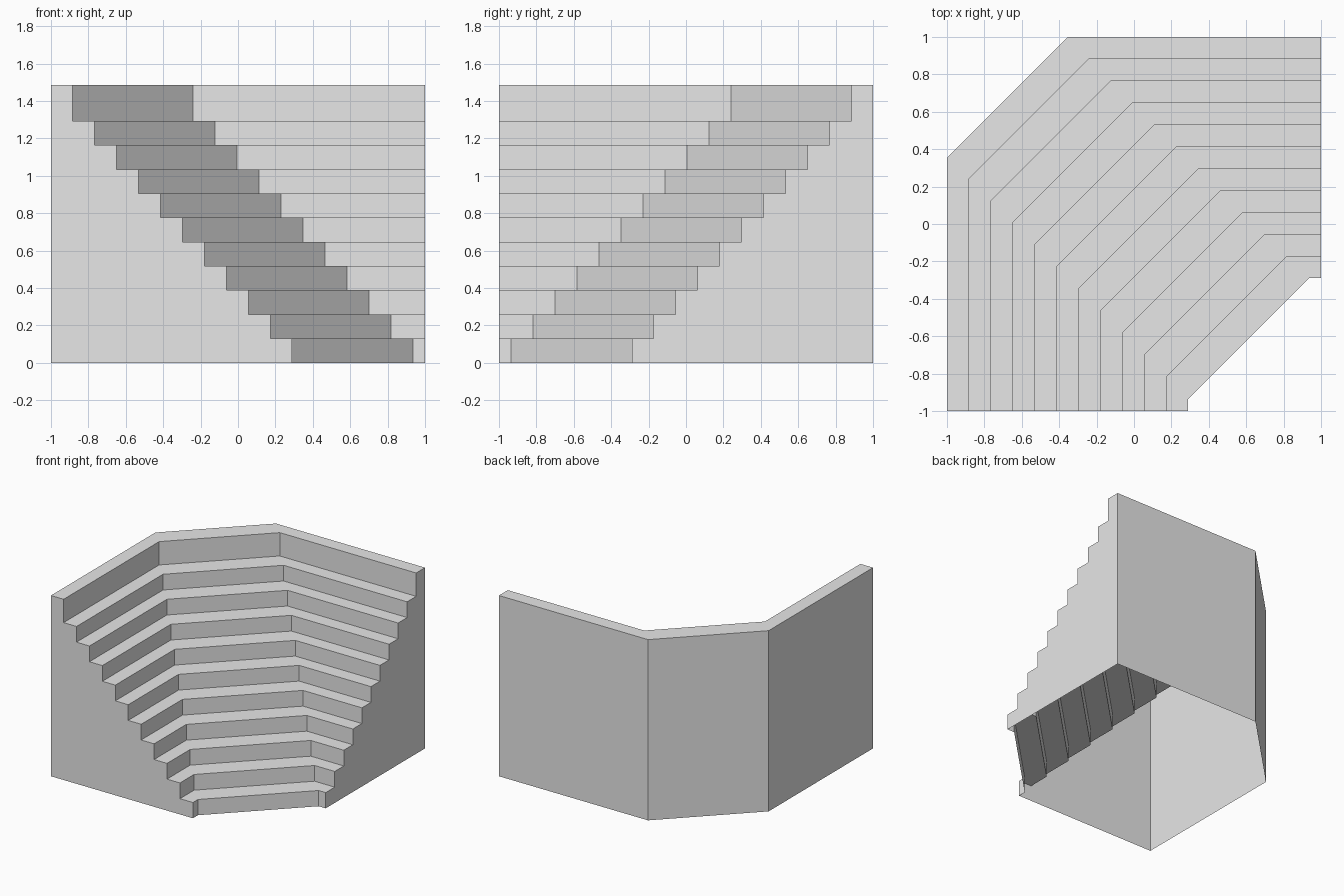
import bpy
import bmesh

cube = bpy.data.objects.get("Cube")
if cube:
    bpy.data.objects.remove(cube)

STEPS = 11
TREAD = 0.1175      # depth of one step
RISE = 0.1293       # height of one step
TOP = 1.485         # height of the raised rim
INNER = 0.29        # x of the lowest riser
CHAMFER = 0.645     # extent of the diagonal section


def ring(a, z):
    """Path of one edge: straight run, diagonal, straight run."""
    return [(a, -1, z), (a, -a - CHAMFER, z), (a + CHAMFER, -a, z), (1, -a, z)]


# Stepped cross-section, from the lowest riser up to the rim and down the back
profile = [(INNER, 0)]
for i in range(STEPS):
    a = INNER - i * TREAD
    z = TOP if i == STEPS - 1 else (i + 1) * RISE
    back = -1 if i == STEPS - 1 else a - TREAD
    profile += [(a, z), (back, z)]
profile.append((-1, 0))

# Sweep the section around the corner, leaving the underside open
bm = bmesh.new()
rows = [[bm.verts.new(p) for p in ring(a, z)] for a, z in profile]
for low, high in zip(rows, rows[1:]):
    for k in range(3):
        bm.faces.new((low[k], low[k + 1], high[k + 1], high[k]))

# Flat stepped end walls
bm.faces.new([row[0] for row in rows])
bm.faces.new([row[-1] for row in reversed(rows)])
bmesh.ops.recalc_face_normals(bm, faces=bm.faces)

mesh = bpy.data.meshes.new("corner_steps")
bm.to_mesh(mesh)
bm.free()
steps = bpy.data.objects.new("corner_steps", mesh)
bpy.context.collection.objects.link(steps)

# Plain grey finish
grey = bpy.data.materials.new("light_grey")
grey.use_nodes = True
colour = (0.8, 0.8, 0.8, 1)
grey.diffuse_color = colour
for node in grey.node_tree.nodes:
    if node.type == "BSDF_PRINCIPLED":
        node.inputs["Base Color"].default_value = colour
mesh.materials.append(grey)
